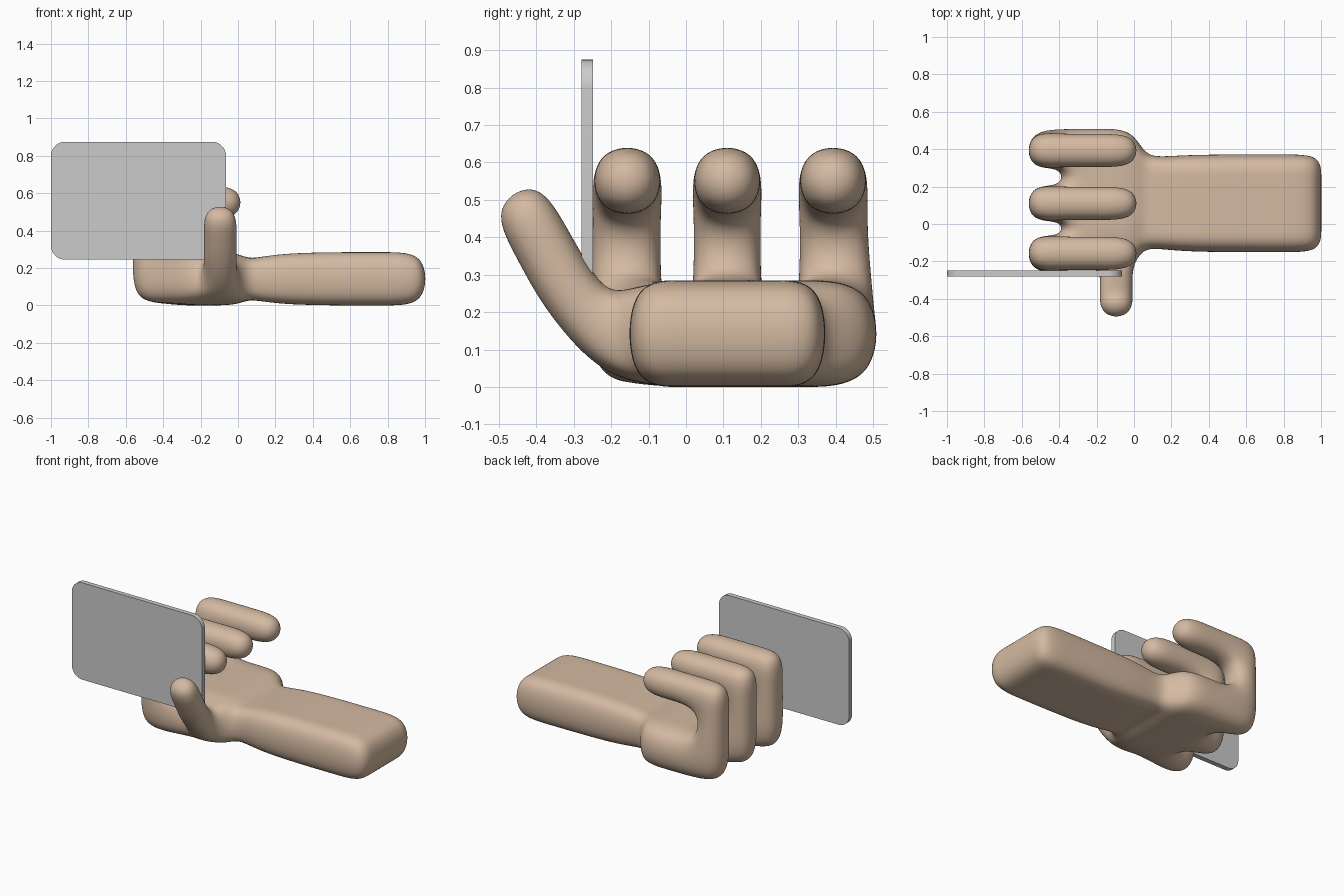
import bpy, bmesh
from mathutils import Vector

if "Cube" in bpy.data.objects:
    bpy.data.objects.remove(bpy.data.objects["Cube"])

skin = bpy.data.materials.new("skin")
skin.diffuse_color = (0.66, 0.49, 0.36, 1)
skin.use_nodes = True
skin.node_tree.nodes["Principled BSDF"].inputs["Base Color"].default_value = skin.diffuse_color

# cage grid lines: x along the arm, y across the palm, z up through the fingers
X = [-0.57, -0.39, -0.19, 0.0, 0.06, 0.22, 0.8, 1.01]
Y = [-0.253, -0.061, 0.014, 0.206, 0.297, 0.489]
Y_ARM = [-0.157, -0.01, 0.05, 0.17, 0.235, 0.378]
Y_WRIST = [-0.12, -0.01, 0.05, 0.17, 0.235, 0.35]
Z = [0.0, 0.285, 0.455, 0.647]
# thumb sections: (lower y, lower z), (upper y, upper z)
THUMB = {0: ((-0.24, 0.03), (-0.19, 0.25)),
         -1: ((-0.39, 0.21), (-0.24, 0.30)),
         -2: ((-0.455, 0.335), (-0.31, 0.425)),
         -3: ((-0.535, 0.483), (-0.395, 0.572))}


def pos(i, j, k):
    x, z = X[i], Z[k]
    if i in (2, 3) and j <= 0 and k < 2:
        y, z = THUMB[j][k]
        return x, y, z
    if i >= 4:
        y = (Y_WRIST if i == 4 else Y_ARM)[j]
        if i == 4:
            z = (0.04, 0.24)[k]
        return x, y, z
    y = Y[j]
    if k < 2 and i >= 1:
        y = 0.518 if j == 5 else -0.27 if j == 0 else y
    if k >= 2 and i == 3:
        x = 0.03
    if i == 0 and k == 0:
        z = 0.015
    return x, y, z


# filled cells of the cage
cells = {(i, j, 0) for i in range(1, 7) for j in range(5)}     # palm and arm
for j in (0, 2, 4):                                            # fingers
    cells |= {(0, j, k) for k in range(3)} | {(1, j, 2), (2, j, 2)}
cells |= {(2, j, 0) for j in (-1, -2, -3)}                     # thumb

# outer skin of the cells
bm = bmesh.new()
verts = {}


def vert(key):
    if key not in verts:
        verts[key] = bm.verts.new(pos(*key))
    return verts[key]


for c in sorted(cells):
    for axis in range(3):
        for side in (0, 1):
            n = list(c)
            n[axis] += 2 * side - 1
            if tuple(n) in cells:
                continue
            u, v = (axis + 1) % 3, (axis + 2) % 3
            corners = []
            for du, dv in ((0, 0), (1, 0), (1, 1), (0, 1)):
                p = list(c)
                p[axis] += side
                p[u] += du
                p[v] += dv
                corners.append(vert(tuple(p)))
            bm.faces.new(corners if side else corners[::-1])
bmesh.ops.recalc_face_normals(bm, faces=bm.faces)
for f in bm.faces:
    f.smooth = True
mesh = bpy.data.meshes.new("hand")
bm.to_mesh(mesh)
bm.free()
mesh.materials.append(skin)
hand = bpy.data.objects.new("hand", mesh)
bpy.context.collection.objects.link(hand)
sub = hand.modifiers.new("smooth", 'SUBSURF')
sub.levels = sub.render_levels = 4

# card with rounded corners
bm = bmesh.new()
bmesh.ops.create_cube(bm, size=1)
bmesh.ops.scale(bm, vec=(0.936, 0.031, 0.63), verts=bm.verts)
bmesh.ops.translate(bm, vec=(-0.532, -0.264, 0.56), verts=bm.verts)
edges = [e for e in bm.edges
         if abs((e.verts[0].co - e.verts[1].co).normalized().y) > 0.9]
bmesh.ops.bevel(bm, geom=edges, offset=0.075, segments=10, profile=0.5,
                affect='EDGES')
mesh = bpy.data.meshes.new("card")
bm.to_mesh(mesh)
bm.free()
card = bpy.data.objects.new("card", mesh)
bpy.context.collection.objects.link(card)
bpy.context.view_layer.objects.active = card
card.select_set(True)
bpy.ops.object.shade_smooth_by_angle()
